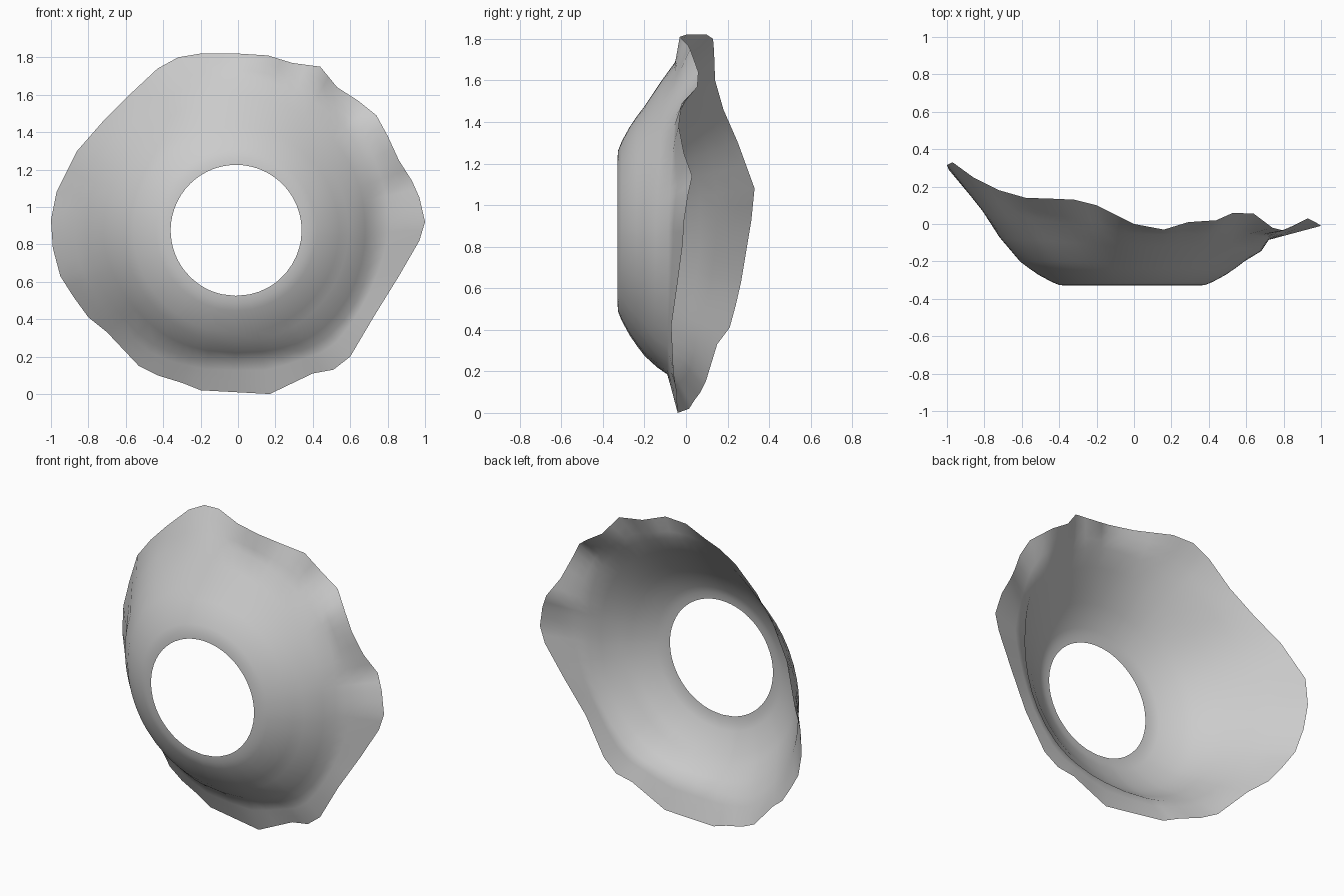
import bpy, math

CX, CZ = -0.01, 0.875   # axis of the round opening

# wavy outer rim, counterclockwise seen from the front
RIM = [(1.0, -.01, .92), (.97, .01, 1.05), (.93, .03, 1.14), (.86, -.01, 1.25),
       (.80, -.035, 1.38), (.74, -.02, 1.49), (.64, .055, 1.57), (.53, .06, 1.64),
       (.44, .02, 1.75), (.29, .01, 1.77), (.16, -.03, 1.81), (0, 0, 1.82),
       (-.2, .10, 1.82), (-.32, .13, 1.80), (-.43, .135, 1.74), (-.58, .14, 1.60),
       (-.72, .18, 1.46), (-.86, .25, 1.30), (-.97, .33, 1.08), (-1.0, .315, .93),
       (-.99, .29, .78), (-.95, .265, .63), (-.88, .24, .52), (-.80, .21, .41),
       (-.70, .15, .33), (-.53, .095, .15), (-.43, .07, .10), (-.3, .04, .06),
       (-.2, .015, .02), (.17, -.04, 0), (.40, -.045, .11), (.51, -.05, .13),
       (.60, -.06, .20), (.73, -.07, .42), (.86, -.04, .63), (.97, -.015, .82)]

# shared bowl profile (radius, y), then two rings that vary every 45 degrees
BOWL = [(.35, -.33), (.39, -.326), (.43, -.31), (.50, -.272), (.55, -.238), (.60, -.20)]
FOLD = [(.69, -.145), (.71, -.12), (.72, -.12), (.70, -.09),
        (.71, -.07), (.68, -.10), (.655, -.14), (.70, -.15)]
FLARE = [(.73, -.085), (.80, -.055), (.81, -.055), (.80, .03),
         (.80, .07), (.76, .0), (.69, -.09), (.75, -.09)]


def around(table, a):
    """Smoothly blend a table of eight (radius, y) pairs around the axis."""
    t = (a / (2 * math.pi) % 1) * 8
    i, f = int(t) % 8, t % 1
    f = f * f * (3 - 2 * f)
    return [p + (q - p) * f for p, q in zip(table[i], table[(i + 1) % 8])]


# columns at each rim point and each midpoint
cols = []
for p, q in zip(RIM, RIM[1:] + RIM[:1]):
    cols += [p, tuple((a + b) / 2 for a, b in zip(p, q))]

verts = []
for x, y, z in cols:
    a = math.atan2(z - CZ, x - CX)
    rim_r = math.hypot(x - CX, z - CZ)
    b = around(FLARE, a)
    rings = BOWL + [around(FOLD, a), b]
    rings += [(b[0] + (rim_r - b[0]) * k, b[1] + (y - b[1]) * k) for k in (.33, .67, 1)]
    verts += [(CX + r * math.cos(a), ry, CZ + r * math.sin(a)) for r, ry in rings]

n, m = len(cols), len(BOWL) + 5
faces = [(i * m + j, i * m + j + 1, (i + 1) % n * m + j + 1, (i + 1) % n * m + j)
         for i in range(n) for j in range(m - 1)]

# flared ruffled collar
mesh = bpy.data.meshes.new("flared_collar")
mesh.from_pydata(verts, [], faces)
mesh.update()
collar = bpy.data.objects.new("flared_collar", mesh)
bpy.context.collection.objects.link(collar)
for f in mesh.polygons:
    f.use_smooth = True
